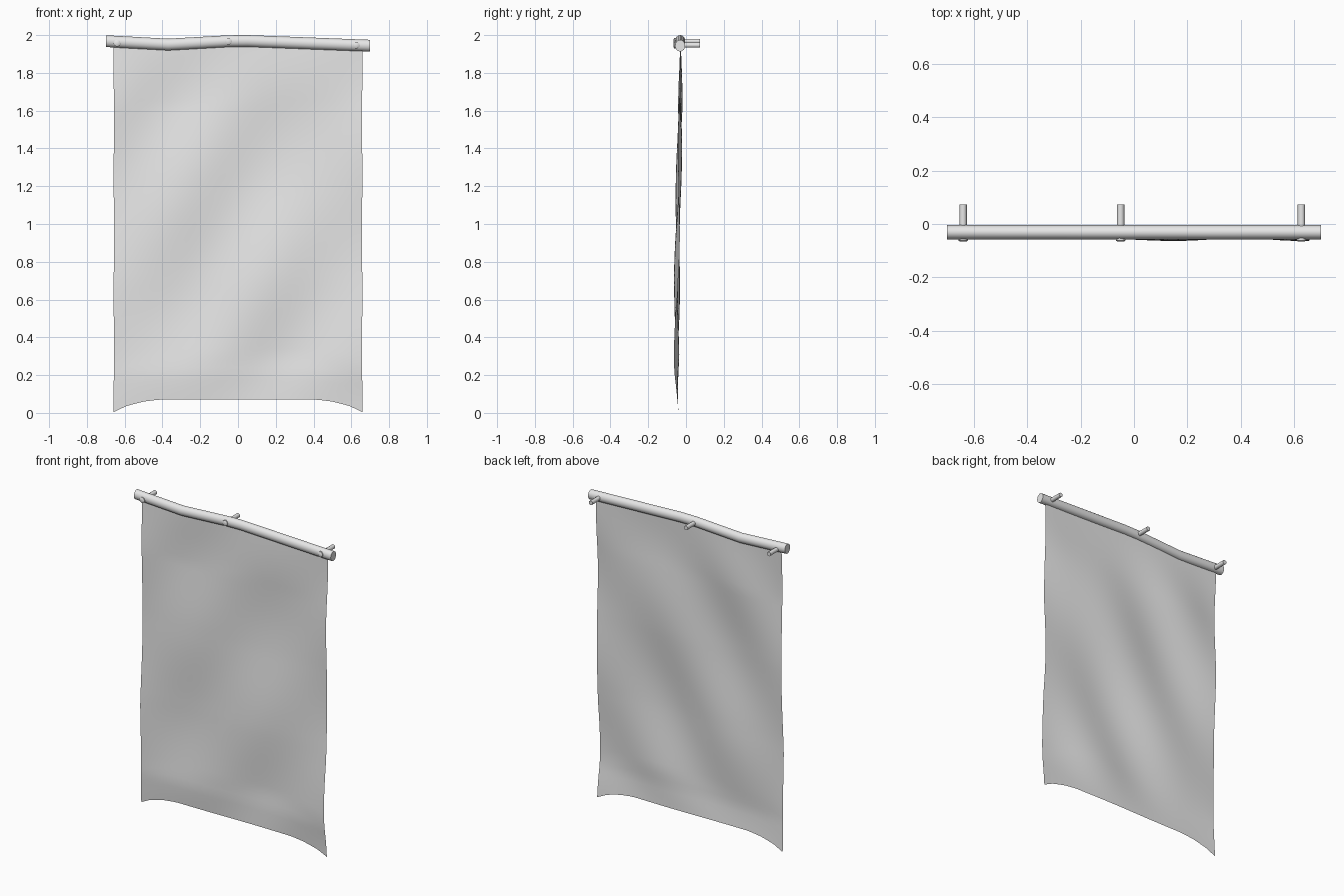
import bpy, bmesh, math

if "Cube" in bpy.data.objects:
    bpy.data.objects.remove(bpy.data.objects["Cube"])

grey = bpy.data.materials.new("light_grey")
grey.diffuse_color = (0.8, 0.8, 0.8, 1)
grey.use_nodes = True
grey.node_tree.nodes["Principled BSDF"].inputs["Base Color"].default_value = grey.diffuse_color


def finish(name, bm, angle=40):
    """Turn a bmesh into a smooth-shaded object with sharp edges kept."""
    bmesh.ops.recalc_face_normals(bm, faces=bm.faces)
    mesh = bpy.data.meshes.new(name)
    bm.to_mesh(mesh)
    bm.free()
    mesh.materials.append(grey)
    obj = bpy.data.objects.new(name, mesh)
    bpy.context.collection.objects.link(obj)
    bpy.ops.object.select_all(action='DESELECT')
    obj.select_set(True)
    bpy.context.view_layer.objects.active = obj
    bpy.ops.object.shade_smooth_by_angle(angle=math.radians(angle))
    return obj


def tube(name, rings, axis, sides=14):
    """Capped tube; each ring is (centre, radius across, radius up)."""
    bm = bmesh.new()
    loops = []
    for (x, y, z), ra, rz in rings:
        loop = []
        for i in range(sides):
            a = 2 * math.pi * i / sides
            c, s = ra * math.cos(a), rz * math.sin(a)
            loop.append(bm.verts.new((x, y + c, z + s) if axis == 'x' else (x + c, y, z + s)))
        loops.append(loop)
    for a, b in zip(loops, loops[1:]):
        for i in range(sides):
            j = (i + 1) % sides
            bm.faces.new((a[i], a[j], b[j], b[i]))
    bm.faces.new(loops[0])
    bm.faces.new(loops[-1])
    return finish(name, bm)


def interp(points, t):
    """Piecewise linear lookup."""
    for (a, va), (b, vb) in zip(points, points[1:]):
        if t <= b:
            return va + (vb - va) * (t - a) / (b - a)
    return points[-1][1]


# Slightly crooked wooden rod
ROD = [(-0.70, 1.968), (-0.37, 1.950), (-0.05, 1.968), (0.05, 1.969), (0.70, 1.944)]
tube("hanging_rod", [((x, -0.031, z), 0.027, 0.031) for x, z in ROD], 'x', 16)

# Pegs through the rod, with a small rounded head at the front
for name, x, z in (("left", -0.64, 1.957), ("middle", -0.05, 1.967), ("right", 0.627, 1.947)):
    tube(name + "_peg", [((x, -0.05, z), 0.014, 0.014), ((x, 0.073, z), 0.014, 0.014)], 'y', 10)
    tube(name + "_peg_head", [((x, -0.066, z), 0.012, 0.012), ((x, -0.062, z), 0.018, 0.018),
                              ((x, -0.050, z), 0.018, 0.018)], 'y', 10)

# Hanging cloth: soft diagonal folds, arched lower hem
HEM = [(0, 0.071), (0.41, 0.071), (0.50, 0.060), (0.59, 0.037), (0.66, 0.003)]
DEPTH = [(0, -0.040), (0.2, -0.052), (0.7, -0.047), (1.2, -0.037), (1.95, -0.029)]
COLS, ROWS = 40, 56
bm = bmesh.new()
grid = []
for r in range(ROWS + 1):
    v = r / ROWS
    row = []
    for c in range(COLS + 1):
        x = 0.66 * (2 * c / COLS - 1)
        low, high = interp(HEM, abs(x)), interp(ROD, x)
        z = low + (high - low) * v
        fade = min(1, v / 0.15 + 0.15) * min(1, (1 - v) / 0.2 + 0.1)
        fold = (0.010 * math.sin(7.5 * (x - 0.75 * z) + 1.2)
                + 0.005 * math.sin(4.0 * x + 5.0 * z)
                + 0.003 * math.sin(12 * x - 4 * z))
        edge = 0.004 * math.sin(5 * z) * (x / 0.66) ** 3 * fade
        row.append(bm.verts.new((x - abs(edge) * (1 if x > 0 else -1),
                                 interp(DEPTH, z) + fold * fade, z)))
    grid.append(row)
for a, b in zip(grid, grid[1:]):
    for c in range(COLS):
        bm.faces.new((a[c], a[c + 1], b[c + 1], b[c]))
finish("hanging_cloth", bm, 60)
